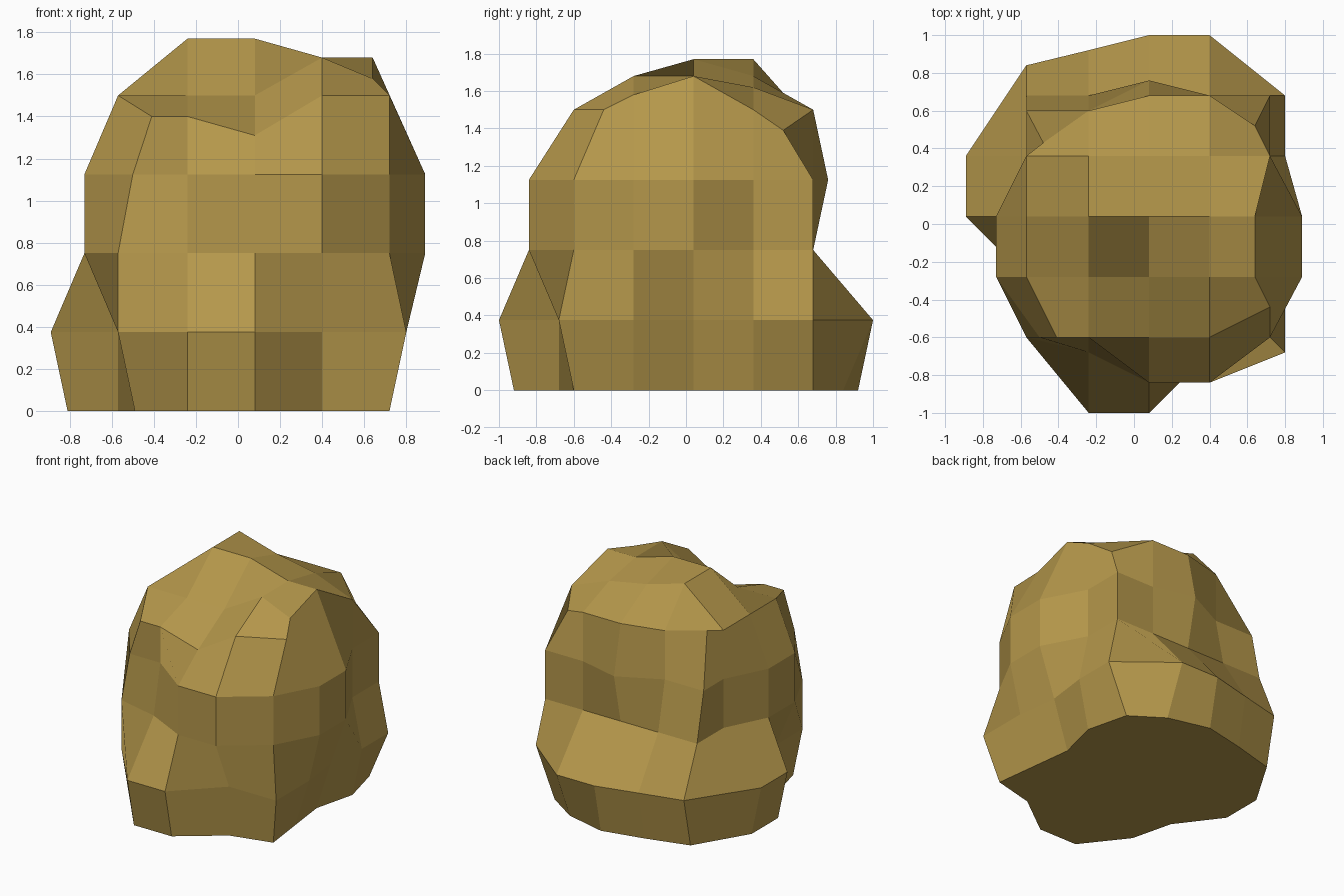
import bpy, bmesh

if "Cube" in bpy.data.objects:
    bpy.data.objects.remove(bpy.data.objects["Cube"])

# Lattice lines shared by every tier of the boulder
GX = (-0.24, 0.08, 0.40)
GY = (-0.28, 0.04, 0.36)


def outline(front, right, back, left, fr, br, bl, fl):
    """Sixteen-point outline: three points per side plus four corners."""
    pts = [(x, y) for x, y in zip(GX, front)] + [fr]
    pts += [(x, y) for x, y in zip(right, GY)] + [br]
    pts += [(x, y) for x, y in zip(GX[::-1], back)] + [bl]
    pts += [(x, y) for x, y in zip(left, GY[::-1])] + [fl]
    return pts


# Foot, bulge, waist, shoulder and brow outlines
foot = outline((-.92, -.92, -.68), (.68, .64, .72), (.84, .92, .85), (-.81, -.81, -.57),
               (.72, -.60), (.64, .68), (-.57, .76), (-.49, -.60))
bulge = outline((-1.0, -1.0, -.68), (.80, .76, .80), (1.0, 1.0, .92), (-.89, -.89, -.57),
                (.80, -.68), (.80, .68), (-.57, .84), (-.57, -.60))
waist = outline((-.68, -.84, -.84), (.89, .89, .72), (.68, .68, .68), (-.57, -.73, -.73),
                (.72, -.60), (.72, .68), (-.57, .68), (-.57, -.60))
shoulder = outline((-.60, -.84, -.84), (.89, .89, .72), (.68, .76, .60), (-.57, -.73, -.73),
                   (.72, -.60), (.72, .68), (-.57, .60), (-.50, -.60))
brow = outline((-.60, -.60, -.60), (.64, .64, .72), (.68, .68, .60), (-.57, -.57, -.57),
               (.72, -.44), (.64, .52), (-.48, .43), (-.41, -.60))

# Brow heights, where they leave the 1.5 level
brow_z = {0: 1.40, 1: 1.31, 4: 1.58, 5: 1.68, 7: 1.39, 15: 1.40}
# Crown heights, one row per lattice y line
crown_z = ((1.50, 1.50, 1.68), (1.77, 1.77, 1.68), (1.77, 1.68, 1.62))

bm = bmesh.new()
rings = []
for tier, pts in enumerate((foot, bulge, waist, shoulder, brow)):
    rings.append([bm.verts.new((x, y, brow_z.get(i, 1.5) if tier == 4 else tier * 0.375))
                  for i, (x, y) in enumerate(pts)])


def panel(lo_a, lo_b, hi_b, hi_a):
    """Quad whose fold runs from lower right to upper left."""
    bm.faces.new((lo_b, hi_b, hi_a, lo_a))


# Walls between tiers and the flat underside
for a, b in zip(rings, rings[1:]):
    for i in range(16):
        j = (i + 1) % 16
        panel(a[i], a[j], b[j], b[i])
bm.faces.new(rings[0][::-1])

# Crown: a 5 x 5 grid framed by the brow outline
r = rings[-1]
grid = [[r[15], *r[0:3], r[3]]]
for k in range(3):
    inner = [bm.verts.new((GX[c], GY[k], crown_z[k][c])) for c in range(3)]
    grid.append([r[14 - k], *inner, r[4 + k]])
grid.append([r[11], r[10], r[9], r[8], r[7]])
for lo, hi in zip(grid, grid[1:]):
    for c in range(4):
        panel(lo[c], lo[c + 1], hi[c + 1], hi[c])

mesh = bpy.data.meshes.new("boulder")
bm.to_mesh(mesh)
bm.free()

# Single ochre stone colour
stone = bpy.data.materials.new("ochre_stone")
stone.diffuse_color = (0.46, 0.31, 0.07, 1.0)
stone.use_nodes = True
stone.node_tree.nodes["Principled BSDF"].inputs["Base Color"].default_value = stone.diffuse_color
mesh.materials.append(stone)
bpy.context.collection.objects.link(bpy.data.objects.new("boulder", mesh))
